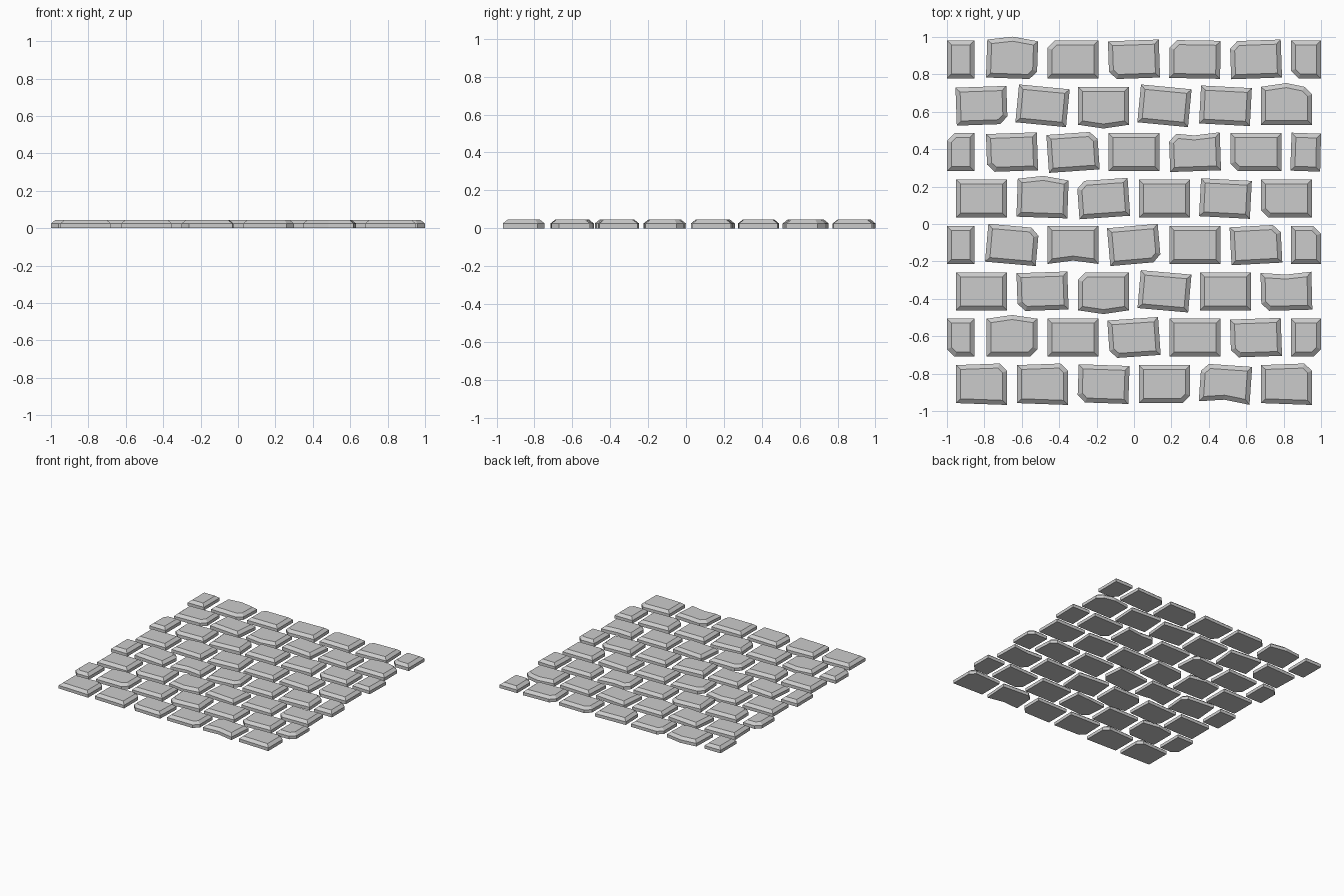
import bpy, bmesh, math
from mathutils import Vector

if "Cube" in bpy.data.objects:
    bpy.data.objects.remove(bpy.data.objects["Cube"])

TOP_Z, LEDGE_Z, INSET = 0.045, 0.025, 0.024
W, H, CUT = 0.272, 0.203, 0.04

# One word per stone: turn in degrees / chips.
# a b c d = chipped corner (top left, top right, bottom right, bottom left)
# ^ v = back edge bulges / dips, _ n = front edge bulges / dips, w = right end taller
ROWS = [
    "0/ -2/c^ 0/a 2/d -1/a 2/a 0/d",
    "2/c -5.5/ 0/_ -5.5/ -3/ 0/b^",
    "0/a 2/d 4/b 0/ 2/av 0/d -2/",
    "0/ -2/^ 4/a 0/ -3/ 0/d",
    "0/ -5/b 0/n 5/c 0/ 3/b 0/b",
    "0/ 2/d 0/a_ -5/ 0/ 1.5/dv",
    "0/d 0/c^ 0/ 4/d 0/ 2/d 0/c",
    "0/bw 0/bw -2/d 0/c -4/an 0/bw",
]


def outline(cx, cy, w, angle, flags):
    """Counter-clockwise outline of one stone, with its chips and turn."""
    x, y = w / 2, H / 2
    up = 0.01 if "w" in flags else 0
    corners = [Vector(p) for p in ((-x, -y), (x, -y - up), (x, y + up), (-x, y))]
    pts = []
    for i, key in enumerate("dcba"):
        p, prev, nxt = corners[i], corners[i - 1], corners[(i + 1) % 4]
        if key in flags:
            pts += [p + (prev - p).normalized() * CUT, p + (nxt - p).normalized() * CUT]
        else:
            pts.append(p)
        if key == "d" and ("_" in flags or "n" in flags):
            pts.append(Vector((0, -y + (-0.02 if "_" in flags else 0.018))))
        if key == "b" and ("^" in flags or "v" in flags):
            pts.append(Vector((0, y + (0.02 if "^" in flags else -0.012))))
    a = math.radians(angle)
    c, s = math.cos(a), math.sin(a)
    pts = [Vector((cx + p.x * c - p.y * s, cy + p.x * s + p.y * c)) for p in pts]
    for p in pts:
        p.x = max(-1, min(1, p.x))
    return pts


def shrink(pts, d):
    """Move every edge of the outline inwards by d."""
    out = []
    for i, p in enumerate(pts):
        e1 = (p - pts[i - 1]).normalized()
        e2 = (pts[(i + 1) % len(pts)] - p).normalized()
        n1, n2 = Vector((-e1.y, e1.x)), Vector((-e2.y, e2.x))
        out.append(p + (n1 + n2) * d / (1 + n1.dot(n2)))
    return out


def stone(name, pts):
    """Upright sides, a sloped shoulder and a flat top."""
    bm = bmesh.new()
    levels = [(pts, 0), (pts, LEDGE_Z), (shrink(pts, INSET), TOP_Z)]
    rings = [[bm.verts.new((p.x, p.y, z)) for p in ring] for ring, z in levels]
    n = len(pts)
    for lo, hi in zip(rings, rings[1:]):
        for i in range(n):
            j = (i + 1) % n
            bm.faces.new((lo[i], lo[j], hi[j], hi[i]))
    bm.faces.new(rings[0][::-1])
    bm.faces.new(rings[-1])
    mesh = bpy.data.meshes.new(name)
    bm.to_mesh(mesh)
    bm.free()
    bpy.context.collection.objects.link(bpy.data.objects.new(name, mesh))


# Running bond: rows of six whole stones alternate with rows ended by half stones
for r, row in enumerate(ROWS):
    cy = 0.88 - r * 0.248
    for k, word in enumerate(row.split()):
        angle, flags = word.split("/")
        cx, w = (k - 2.5) * 0.326, W
        if r % 2 == 0:
            cx = (k - 3) * 0.326
            if k == 0:
                cx, w = -0.927, 0.146
            elif k == 6:
                cx, w = 0.919, 0.16
        stone(f"stone_{r + 1}_{k + 1}", outline(cx, cy, w, float(angle), flags))
